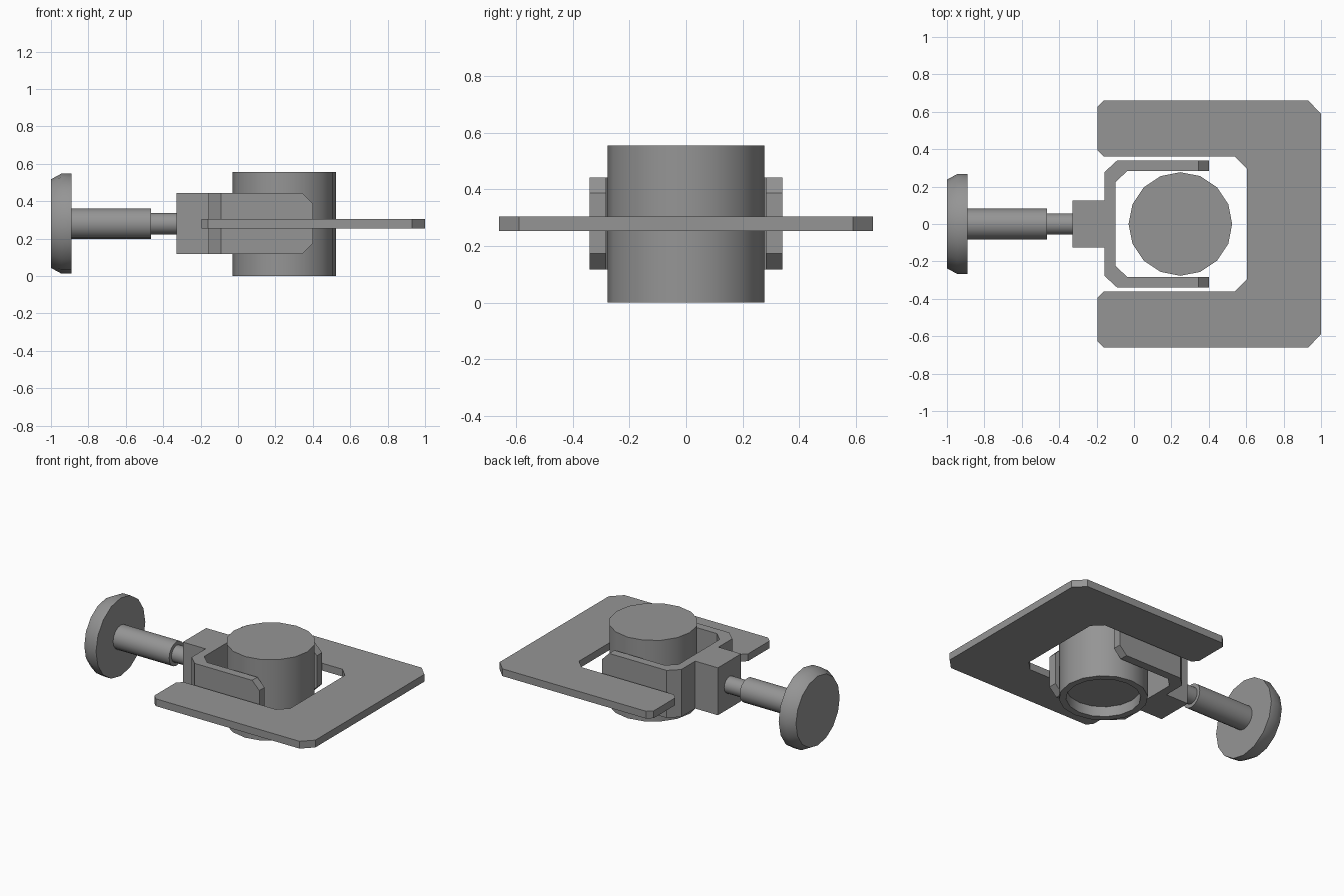
import bpy, bmesh, math
from mathutils import Matrix

if "Cube" in bpy.data.objects:
    bpy.data.objects.remove(bpy.data.objects["Cube"])

grey = bpy.data.materials.new("plain grey")
grey.use_nodes = True
colour = (0.3, 0.3, 0.3, 1)
grey.diffuse_color = colour
grey.node_tree.nodes["Principled BSDF"].inputs["Base Color"].default_value = colour


def finish(name, bm, smooth=False):
    """Turn a bmesh into a named grey object."""
    bmesh.ops.recalc_face_normals(bm, faces=bm.faces)
    mesh = bpy.data.meshes.new(name)
    bm.to_mesh(mesh)
    bm.free()
    mesh.materials.append(grey)
    obj = bpy.data.objects.new(name, mesh)
    bpy.context.collection.objects.link(obj)
    if smooth:
        bpy.ops.object.select_all(action='DESELECT')
        obj.select_set(True)
        bpy.context.view_layer.objects.active = obj
        bpy.ops.object.shade_smooth_by_angle(angle=math.radians(35))
    return obj


def slab(half_outline, z0, z1):
    """Extrude an outline, given for y > 0 and mirrored across y = 0."""
    points = half_outline + [(x, -y) for x, y in reversed(half_outline)]
    bm = bmesh.new()
    base = bm.faces.new([bm.verts.new((x, y, z0)) for x, y in points])
    top = bmesh.ops.extrude_face_region(bm, geom=[base])["geom"]
    bmesh.ops.translate(bm, vec=(0, 0, z1 - z0),
                        verts=[v for v in top if isinstance(v, bmesh.types.BMVert)])
    return bm


def lathe(profile, sides=16):
    """Revolve (radius, height) points about z and cap both ends."""
    bm = bmesh.new()
    rings = [[bm.verts.new((r * math.cos(math.tau * i / sides),
                            r * math.sin(math.tau * i / sides), h))
              for i in range(sides)] for r, h in profile]
    for a, b in zip(rings, rings[1:]):
        for i in range(sides):
            j = (i + 1) % sides
            bm.faces.new((a[i], a[j], b[j], b[i]))
    bm.faces.new(rings[0])
    bm.faces.new(rings[-1])
    return bm


# Flat C-shaped plate with clipped corners
finish("frame_plate", slab(
    [(0.604, 0.296), (0.54, 0.36), (-0.16, 0.36), (-0.195, 0.395),
     (-0.195, 0.628), (-0.16, 0.661), (0.93, 0.661), (1.0, 0.59)], 0.254, 0.304))

# U-shaped fork, arm tips clipped above and below
fork = slab([(-0.1, 0.222), (-0.037, 0.283), (0.4, 0.283), (0.4, 0.34),
             (-0.09, 0.34), (-0.158, 0.277)][::-1], 0.118, 0.443)
tips = [e for e in fork.edges
        if all(v.co.x > 0.39 for v in e.verts)
        and abs(e.verts[0].co.z - e.verts[1].co.z) < 0.01]
bmesh.ops.bevel(fork, geom=tips, offset=0.055, segments=1, affect='EDGES')
finish("fork", fork)

# Block joining the fork to the screw
finish("fork_block", slab([(-0.33, 0.126), (-0.158, 0.126)], 0.118, 0.443))

# Upright cup, hollowed from below
cup = lathe([(0.233, 0.07), (0.233, 0), (0.277, 0), (0.277, 0.556)])
bmesh.ops.translate(cup, vec=(0.248, 0, 0), verts=cup.verts)
finish("cup", cup, smooth=True)

# Screw parts lie along x
along_x = Matrix.Translation((0, 0, 0.28)) @ Matrix.Rotation(math.pi / 2, 4, 'Y')
for name, profile in (
        ("knob", [(0.237, -1.0), (0.267, -0.945), (0.267, -0.89)]),
        ("screw_shaft", [(0.082, -0.89), (0.082, -0.465)]),
        ("screw_neck", [(0.057, -0.465), (0.057, -0.33)])):
    part = lathe(profile)
    bmesh.ops.transform(part, matrix=along_x, verts=part.verts)
    finish(name, part, smooth=True)
